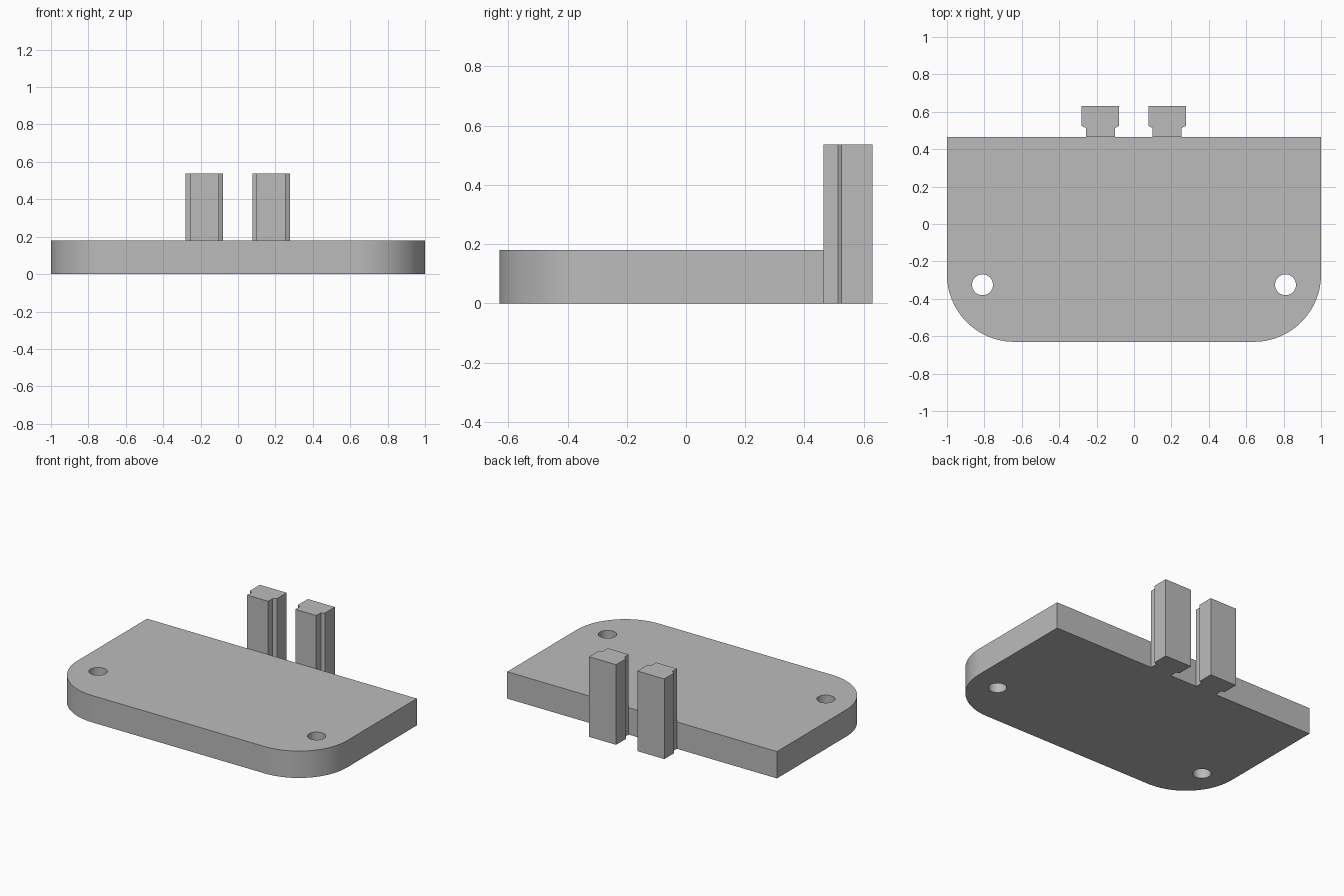
import bpy, bmesh, math

if "Cube" in bpy.data.objects:
    bpy.data.objects.remove(bpy.data.objects["Cube"])

grey = bpy.data.materials.new("plain grey")
grey.diffuse_color = (0.5, 0.5, 0.5, 1)
grey.use_nodes = True
grey.node_tree.nodes["Principled BSDF"].inputs["Base Color"].default_value = grey.diffuse_color


def prism(name, outline, z0, z1):
    """Extrude a counter-clockwise outline from z0 to z1."""
    bm = bmesh.new()
    face = bm.faces.new([bm.verts.new((x, y, z0)) for x, y in outline])
    top = bmesh.ops.extrude_face_region(bm, geom=[face])["geom"]
    bmesh.ops.translate(bm, vec=(0, 0, z1 - z0),
                        verts=[v for v in top if isinstance(v, bmesh.types.BMVert)])
    bmesh.ops.recalc_face_normals(bm, faces=bm.faces)
    mesh = bpy.data.meshes.new(name)
    bm.to_mesh(mesh)
    bm.free()
    mesh.materials.append(grey)
    obj = bpy.data.objects.new(name, mesh)
    bpy.context.collection.objects.link(obj)
    return obj


def arc(cx, cy, r, a0, a1, n):
    return [(cx + r * math.cos(math.radians(a0 + (a1 - a0) * i / n)),
             cy + r * math.sin(math.radians(a0 + (a1 - a0) * i / n))) for i in range(n + 1)]


# Base plate with two rounded front corners
FRONT, BACK, R = -0.63, 0.465, 0.36
outline = [(1, BACK), (-1, BACK)]
outline += arc(-1 + R, FRONT + R, R, 180, 270, 24)
outline += arc(1 - R, FRONT + R, R, 270, 360, 24)
plate = prism("base_plate", outline, 0, 0.18)

# Screw holes through the front corners
for side, x in (("left", -0.81), ("right", 0.81)):
    cutter = prism("hole_cutter_" + side, arc(x, -0.325, 0.056, 0, 360, 40)[:-1], -0.1, 0.3)
    cutter.hide_render = True
    cutter.hide_set(True)
    hole = plate.modifiers.new("hole_" + side, "BOOLEAN")
    hole.operation = "DIFFERENCE"
    hole.solver = "EXACT"
    hole.object = cutter

# T-shaped posts: narrow neck on the plate edge, wide head behind it
half = [(0.0775, BACK), (0.0775, 0.513), (0.1, 0.525), (0.1, 0.63)]
profile = half + [(-x, y) for x, y in reversed(half)]
for side, cx in (("left", -0.18), ("right", 0.177)):
    prism("post_" + side, [(cx + x, y) for x, y in profile], 0, 0.537)

# Smooth the rounded corners, keep the edges sharp
bpy.ops.object.select_all(action="DESELECT")
plate.select_set(True)
bpy.context.view_layer.objects.active = plate
bpy.ops.object.shade_smooth_by_angle(angle=math.radians(30))
